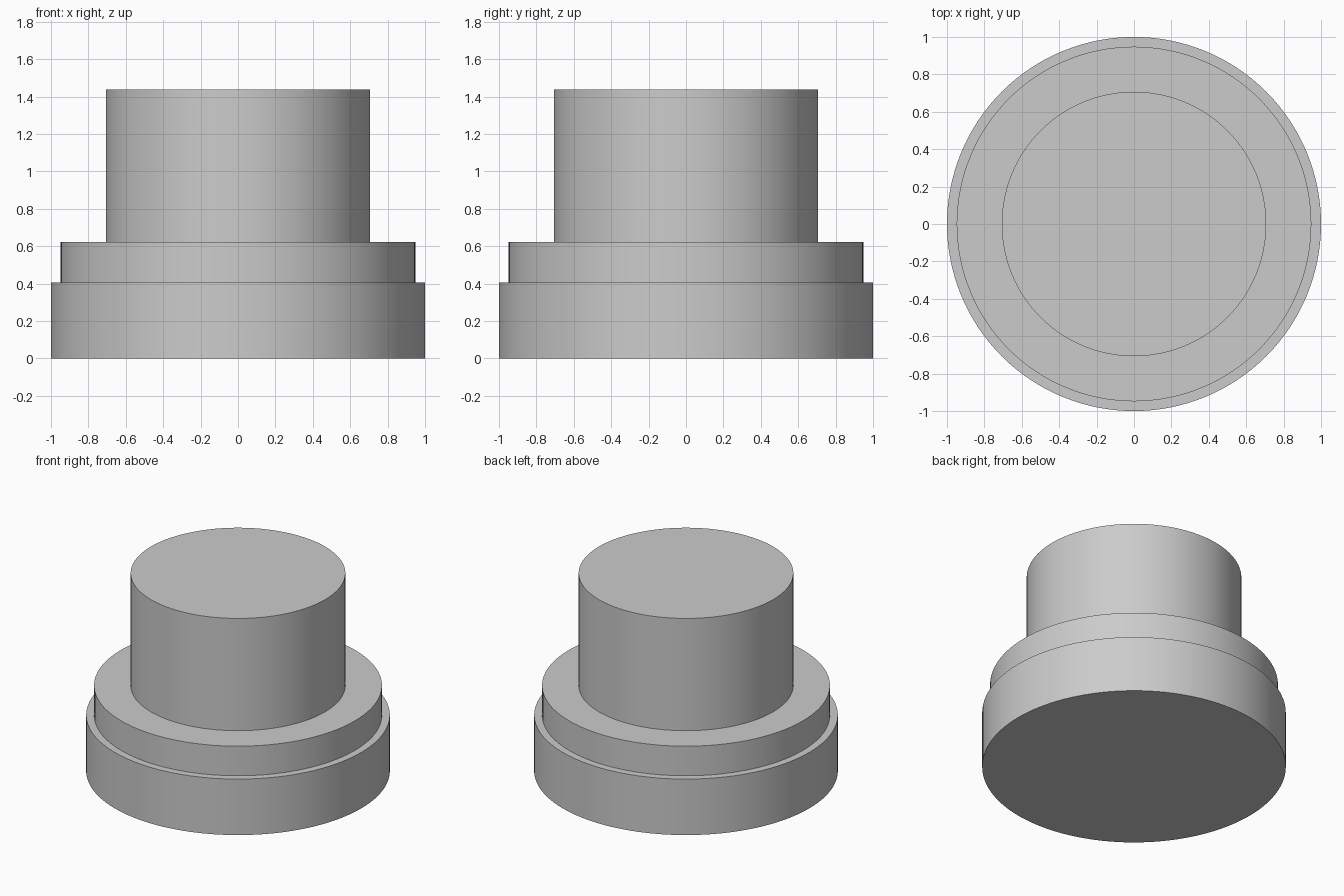
import bpy
import bmesh
import math

old = bpy.data.objects.get("Cube")
if old:
    bpy.data.objects.remove(old, do_unlink=True)

SEGMENTS = 128

# Plain grey for the whole body
grey = bpy.data.materials.new("plain_grey")
grey.use_nodes = True
colour = (0.6, 0.6, 0.6, 1)
grey.diffuse_color = colour
grey.node_tree.nodes["Principled BSDF"].inputs["Base Color"].default_value = colour

# Tiers from the bottom up: radius and top height
tiers = [
    (1.0, 0.407),    # wide base
    (0.948, 0.622),  # collar
    (0.707, 1.438),  # upper drum
]


def stepped_body(name, tiers):
    """Closed stack of concentric drums, grown upwards from one disc."""
    bm = bmesh.new()
    bmesh.ops.create_circle(bm, cap_ends=True, segments=SEGMENTS, radius=tiers[0][0])
    ring = list(bm.edges)

    def grow(ring, radius, z):
        new = bmesh.ops.extrude_edge_only(bm, edges=ring)["geom"]
        for v in (g for g in new if isinstance(g, bmesh.types.BMVert)):
            scale = radius / math.hypot(v.co.x, v.co.y)
            v.co = (v.co.x * scale, v.co.y * scale, z)
        return [g for g in new if isinstance(g, bmesh.types.BMEdge)]

    z = 0
    for i, (radius, top) in enumerate(tiers):
        if i:
            ring = grow(ring, radius, z)  # flat ledge
        ring = grow(ring, radius, top)    # upright wall
        z = top
    bmesh.ops.contextual_create(bm, geom=ring)  # flat top
    bmesh.ops.recalc_face_normals(bm, faces=bm.faces)

    mesh = bpy.data.meshes.new(name)
    bm.to_mesh(mesh)
    bm.free()
    obj = bpy.data.objects.new(name, mesh)
    bpy.context.collection.objects.link(obj)
    mesh.materials.append(grey)
    return obj


body = stepped_body("stepped_body", tiers)

# Smooth walls, crisp rims
bpy.ops.object.select_all(action="DESELECT")
body.select_set(True)
bpy.context.view_layer.objects.active = body
bpy.ops.object.shade_smooth_by_angle(angle=math.radians(30))
